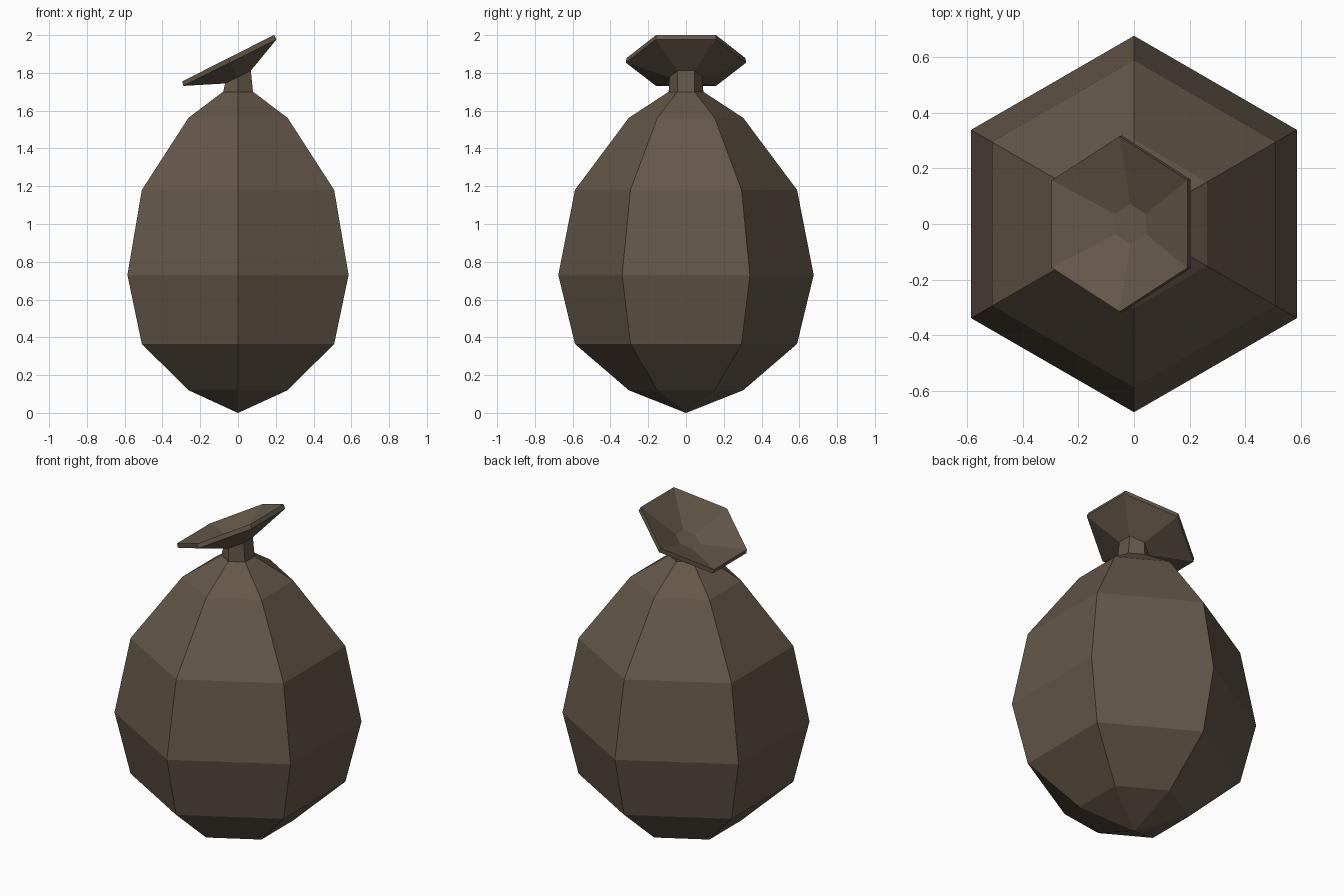
import bpy, bmesh, math
from mathutils import Matrix, Vector

if "Cube" in bpy.data.objects:
    bpy.data.objects.remove(bpy.data.objects["Cube"])

clay = bpy.data.materials.new("dark brown")
clay.diffuse_color = (0.127, 0.096, 0.066, 1)
clay.use_nodes = True
clay.node_tree.nodes["Principled BSDF"].inputs["Base Color"].default_value = clay.diffuse_color

def lathe(name, rings):
    """Six-sided loft through rings of (centre x, centre z, radius, tilt in degrees)."""
    bm = bmesh.new()
    loops = []
    for cx, cz, r, tilt in rings:
        rot = Matrix.Rotation(math.radians(-tilt), 3, 'Y')
        loop = []
        for i in range(6):
            a = math.radians(90 + 60 * i)
            p = rot @ Vector((r * math.cos(a), r * math.sin(a), 0))
            loop.append(bm.verts.new(p + Vector((cx, 0, cz))))
        loops.append(loop)
    for a, b in zip(loops, loops[1:]):
        for i in range(6):
            j = (i + 1) % 6
            bm.faces.new((a[i], a[j], b[j], b[i]))
    bm.faces.new(loops[0][::-1])
    bm.faces.new(loops[-1])
    bmesh.ops.remove_doubles(bm, verts=bm.verts, dist=0.0005)
    bmesh.ops.recalc_face_normals(bm, faces=bm.faces)
    me = bpy.data.meshes.new(name)
    bm.to_mesh(me)
    bm.free()
    me.materials.append(clay)
    ob = bpy.data.objects.new(name, me)
    bpy.context.collection.objects.link(ob)
    return ob

# Rounded bag body, tapering to a point below
lathe("bag_body", [(0, z, r, 0) for z, r in (
    (0, 0.001), (0.12, 0.303), (0.365, 0.588), (0.73, 0.676),
    (1.18, 0.588), (1.562, 0.303), (1.70, 0.092))])

# Pinched neck and tilted, hollow flared mouth
lathe("neck_and_mouth", [
    (0, 1.695, 0.092, 0), (0, 1.778, 0.088, 26.5),
    (-0.043, 1.854, 0.318, 26.5), (-0.052, 1.878, 0.315, 26.8),
    (-0.013, 1.802, 0.072, 26.5)])
